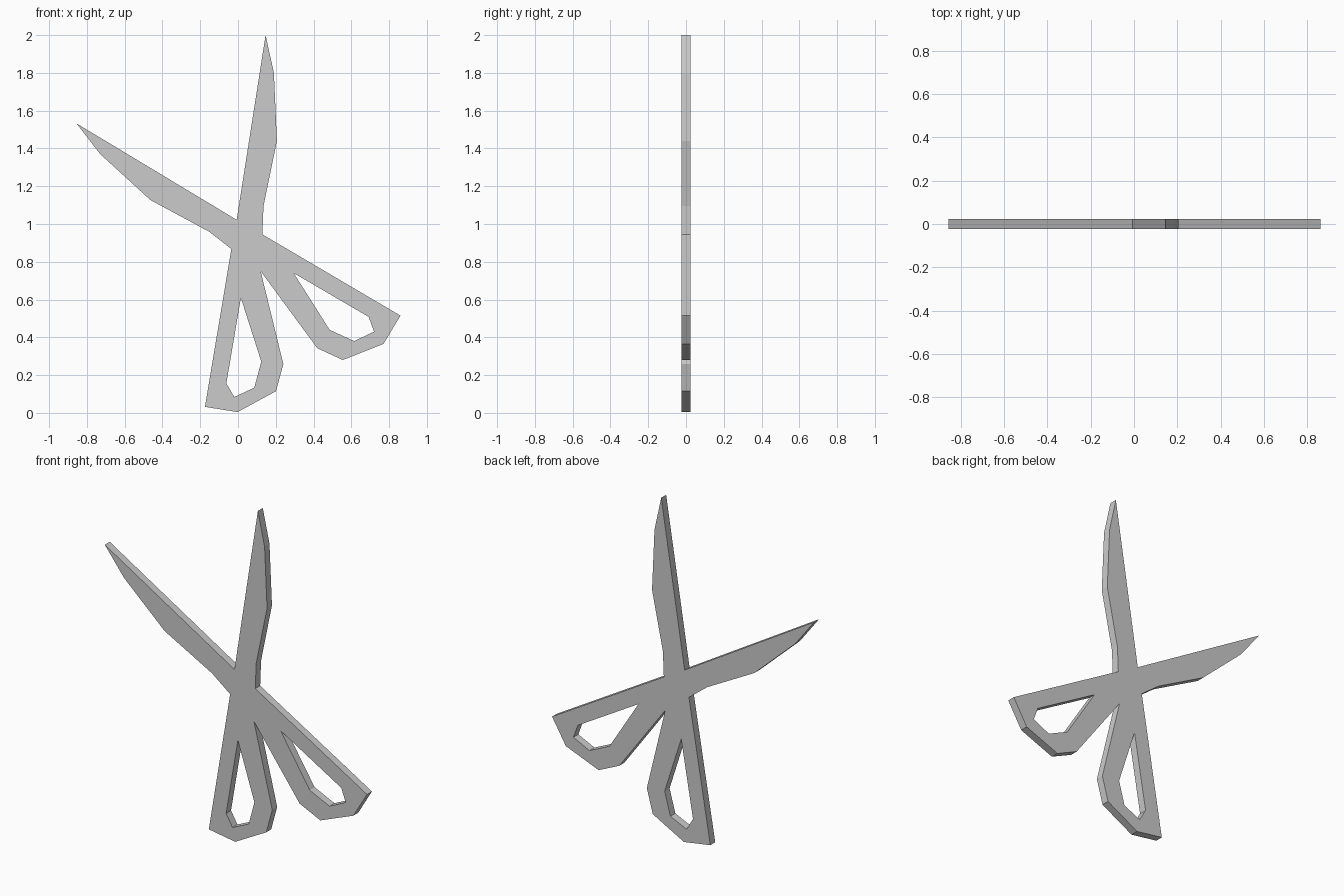
import bpy
import math
from mathutils import Vector

if "Cube" in bpy.data.objects:
    bpy.data.objects.remove(bpy.data.objects["Cube"])

HALF_THICKNESS = 0.023

# Symmetry axis runs through the crotch of the handles and the notch of the blades
crotch = Vector((0.12, 0.75))
notch = Vector((-0.007, 1.022))
axis = (notch - crotch).normalized()


def reflect(p):
    d = Vector(p) - crotch
    return tuple(crotch + 2 * d.dot(axis) * axis - d)


# Upright blade, then the right-hand handle (one side of the axis)
side = [(0.146, 2.0), (0.19, 1.80), (0.206, 1.44), (0.135, 1.095), (0.129, 0.945),
        (0.86, 0.515), (0.77, 0.365), (0.555, 0.28), (0.42, 0.342)]
# Finger hole in the right-hand handle
hole = [(0.295, 0.74), (0.692, 0.508), (0.72, 0.43), (0.615, 0.38), (0.485, 0.44)]

outline = [tuple(notch)] + side + [tuple(crotch)] + [reflect(p) for p in reversed(side)]
loops = [outline, hole, [reflect(p) for p in hole]]

# Flat extruded plate with both finger holes
curve = bpy.data.curves.new("open_scissors", 'CURVE')
curve.dimensions = '2D'
curve.fill_mode = 'BOTH'
curve.extrude = HALF_THICKNESS
for pts in loops:
    spline = curve.splines.new('POLY')
    spline.points.add(len(pts) - 1)
    for sp, (x, z) in zip(spline.points, pts):
        sp.co = (x, z, 0, 1)
    spline.use_cyclic_u = True

scissors = bpy.data.objects.new("open_scissors", curve)
bpy.context.collection.objects.link(scissors)
scissors.rotation_euler.x = math.pi / 2

# Turn the plate into a flat-shaded mesh
bpy.context.view_layer.objects.active = scissors
scissors.select_set(True)
bpy.ops.object.convert(target='MESH')
bpy.ops.object.transform_apply(location=False, rotation=True, scale=False)
bpy.ops.object.shade_flat()
